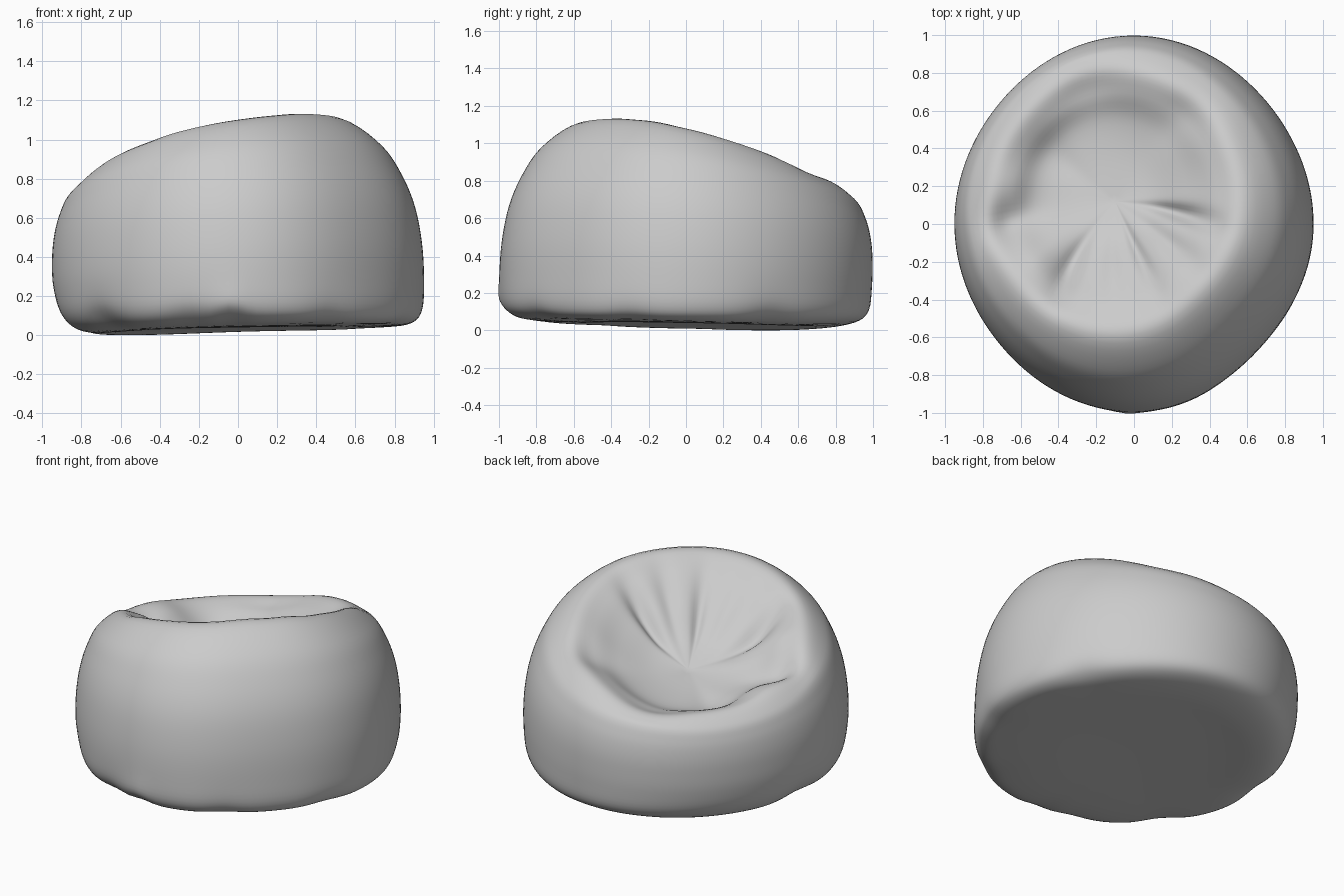
import bpy, bmesh
from math import sin, cos, pi, radians, exp
from mathutils import Vector

if "Cube" in bpy.data.objects:
    bpy.data.objects.remove(bpy.data.objects["Cube"])

SEG, SUB = 128, 5
HIGH = radians(-47)              # direction of the tall back rest
CREST = 10                       # profile station of the rim
# (radius fraction, height) from underside centre, over the rim, to the seat centre
tall = [(0, .045), (.5, .05), (.8, .06), (.94, .075), (.995, .14), (1, .3), (.985, .5), (.94, .7),
        (.86, .87), (.75, 1.015), (.57, 1.137), (.46, 1.08), (.33, .94), (.18, .77), (0, .66)]
low = [(0, .045), (.5, .025), (.74, .005), (.87, .03), (.95, .11), (.99, .24), (1, .37), (.995, .47),
       (.975, .56), (.935, .635), (.83, .69), (.68, .665), (.5, .605), (.27, .615), (0, .66)]
# seat folds: angle, angular width, depth, radial centre (1 = rim, 0 = seat centre)
folds = [(-5, 8, .07, .5), (183, 9, .07, .75), (228, 8, .07, .55), (292, 7, .04, .45),
         (262, 9, -.02, .5), (325, 9, .03, .55), (60, 12, .04, .75), (108, 16, .04, .8),
         (142, 12, .02, .5), (163, 9, -.02, .7), (207, 9, -.03, .6)]
# puckers along the lower edge: angle, width, depth
puckers = [(-92, 5, -.03), (-105, 8, .015), (-60, 7, .01), (-140, 9, .025), (-20, 8, .01),
           (30, 9, .015), (175, 10, .02)]


def bell(angle, centre, width):
    d = (angle - radians(centre) + pi) % (2 * pi) - pi
    return exp(-(d / radians(width)) ** 2)


def spline(a, b, c, d, t):
    return .5 * (2 * b + (c - a) * t + (2 * a - 5 * b + 4 * c - d) * t * t + (3 * b - a - 3 * c + d) * t ** 3)


def outline(a):
    return .968 - .023 * cos(2 * a) + .008 * cos(4 * a) - .025 * bell(a, -47, 25)


def profile(a):
    c = cos(a - HIGH)
    k = (1 + c) / 2
    flank = .045 - .02 * sin(a - HIGH)                    # left flank is fuller
    pts = []
    for i, (p, q) in enumerate(zip(tall, low)):
        v = Vector(p) * k + Vector(q) * (1 - k)
        v.y += flank * (1 - c * c) * max(0, 1 - abs(i - CREST) / 4)
        pts.append(v)
    return pts


def point(a, pts, s):
    i = min(int(s), len(pts) - 2)
    q = [pts[max(0, i - 1)], pts[i], pts[i + 1], pts[min(len(pts) - 1, i + 2)]]
    v = spline(*q, s - i)
    r, z = v.x * outline(a), v.y
    shift = 0
    if s > CREST - 1:
        t = (s - CREST + 1) / (len(pts) - CREST)          # 0 outside rim, 1 seat centre
        shift = t * t * (3 - 2 * t)
        for ang, w, depth, mid in folds:
            z -= depth * bell(a, ang, w) * exp(-((1 - t - mid + .1) / .2) ** 2) * min(1, (1 - t) * 4)
    edge = exp(-((s - 3.5) / 1.1) ** 2)
    for ang, w, depth in puckers:
        r -= depth * .6 * edge * bell(a, ang, w)
        z += abs(depth) * edge * bell(a, ang, w)
    z += .02 * edge * bell(a, -90, 40)                    # front lower edge lifts
    r += .03 * edge * bell(a, 85, 40)                     # rear lower edge is tighter
    z += .015 * exp(-((s - 2.5) / 1.2) ** 2) * bell(a, 85, 35)
    return (r * cos(a) - .1 * shift, r * sin(a) + .12 * shift, z)


# bean bag body: rings lofted from the underside to the seat centre
bm = bmesh.new()
angles = [2 * pi * j / SEG for j in range(SEG)]
profiles = [profile(a) for a in angles]
steps = (len(tall) - 1) * SUB
rings = [[bm.verts.new(point(a, p, i / SUB)) for a, p in zip(angles, profiles)] for i in range(1, steps)]
for lo, hi in zip(rings, rings[1:]):
    for j in range(SEG):
        n = (j + 1) % SEG
        bm.faces.new((lo[j], lo[n], hi[n], hi[j]))
bottom = bm.verts.new(point(0, profiles[0], 0))
centre = bm.verts.new(point(0, profiles[0], steps / SUB))
for j in range(SEG):
    n = (j + 1) % SEG
    bm.faces.new((bottom, rings[0][n], rings[0][j]))
    bm.faces.new((centre, rings[-1][j], rings[-1][n]))
base = min(v.co.z for v in bm.verts)
bmesh.ops.translate(bm, verts=bm.verts, vec=(0, 0, -base))
for f in bm.faces:
    f.smooth = True
mesh = bpy.data.meshes.new("bean_bag")
bm.to_mesh(mesh)
bm.free()
bag = bpy.data.objects.new("bean_bag", mesh)
bpy.context.collection.objects.link(bag)
